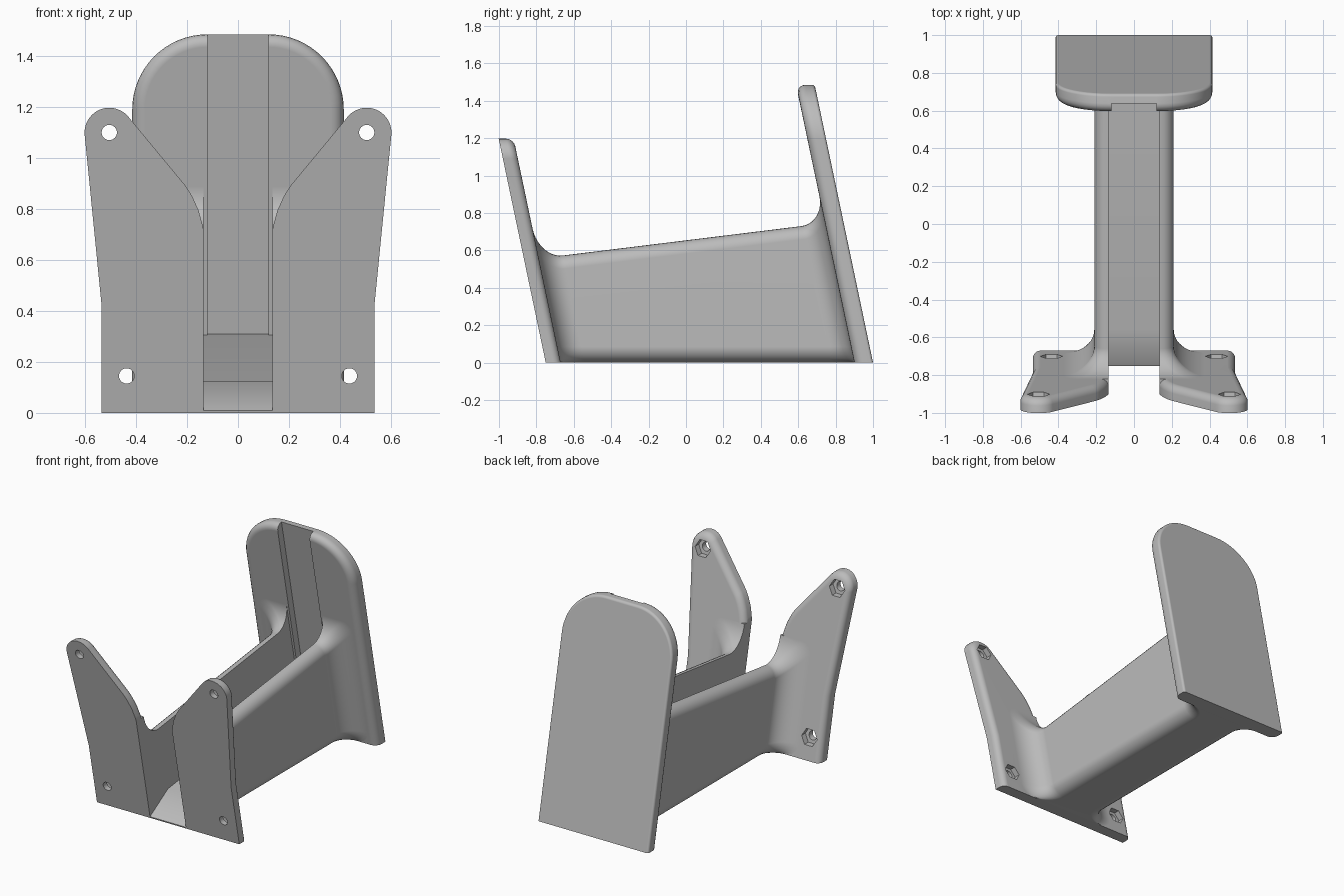
import bpy, bmesh
from math import sin, cos, pi, radians, sqrt

LEAN = 0.21          # both plates lean forward by this much per unit of height

cube = bpy.data.objects.get("Cube")
if cube:
    bpy.data.objects.remove(cube, do_unlink=True)

grey = bpy.data.materials.new("plain_grey")
grey.use_nodes = True
grey.diffuse_color = (0.5, 0.5, 0.5, 1)
grey.node_tree.nodes["Principled BSDF"].inputs["Base Color"].default_value = (0.5, 0.5, 0.5, 1)


def finish(name, bm, lean=True):
    """Lean the mesh forward and turn it into an object."""
    if lean:
        for v in bm.verts:
            v.co.y -= LEAN * v.co.z
    bmesh.ops.recalc_face_normals(bm, faces=bm.faces)
    mesh = bpy.data.meshes.new(name)
    bm.to_mesh(mesh)
    bm.free()
    mesh.materials.append(grey)
    obj = bpy.data.objects.new(name, mesh)
    bpy.context.collection.objects.link(obj)
    return obj


def loft(name, rings, lean=True):
    """Closed solid through rings of equal point count."""
    bm = bmesh.new()
    loops = [[bm.verts.new(p) for p in ring] for ring in rings]
    for a, b in zip(loops, loops[1:]):
        for i in range(len(a)):
            j = (i + 1) % len(a)
            bm.faces.new((a[i], a[j], b[j], b[i]))
    bm.faces.new(loops[0])
    bm.faces.new(loops[-1])
    return finish(name, bm, lean)


def arc(cx, cz, r, start, end, n):
    angles = [radians(start + (end - start) * i / n) for i in range(n + 1)]
    return [(cx + r * cos(a), cz + r * sin(a)) for a in angles]


def plate(name, half, y0, y1, front_round, back_round):
    """Plate from half an outline, mirrored, with rounded front or back rims."""
    outline = half + [(-x, z) for x, z in reversed(half) if x > 0]
    bm = bmesh.new()
    rims = [[bm.verts.new((x, y, z)) for x, z in outline] for y in (y0, y1)]
    n = len(outline)
    for i in range(n):
        j = (i + 1) % n
        bm.faces.new((rims[0][i], rims[0][j], rims[1][j], rims[1][i]))
    caps = [bm.faces.new(r) for r in rims]
    bmesh.ops.recalc_face_normals(bm, faces=bm.faces)
    for cap, size in zip(caps, (front_round, back_round)):
        if size:
            bmesh.ops.bevel(bm, geom=list(cap.edges), offset=size, segments=5,
                            profile=0.5, affect='EDGES', clamp_overlap=False)
            bm.faces.ensure_lookup_table()
    return finish(name, bm)


def prism(name, profile, half_width):
    """Side profile (y, z) extruded across x."""
    return loft(name, [[(x, y, z) for y, z in profile] for x in (-half_width, half_width)], False)


def peg(name, x, z, r, sides, y0, y1):
    ring = [(x + r * cos(2 * pi * i / sides), z + r * sin(2 * pi * i / sides)) for i in range(sides)]
    return loft(name, [[(px, y, pz) for px, pz in ring] for y in (y0, y1)])


def combine(target, other, operation):
    mod = target.modifiers.new(operation.title(), 'BOOLEAN')
    mod.operation, mod.object, mod.solver = operation, other, 'EXACT'
    bpy.ops.object.select_all(action='DESELECT')
    target.select_set(True)
    bpy.context.view_layer.objects.active = target
    bpy.ops.object.modifier_apply(modifier=mod.name)
    bpy.data.objects.remove(other, do_unlink=True)


# Front mounting plate with two ears
ears = ([(0, -0.15), (0.535, -0.15), (0.535, 0.42)]
        + arc(0.505, 1.10, 0.097, -5, 140, 14)
        + [(0.205, 0.89), (0.18, 0.85), (0.155, 0.795), (0.14, 0.74), (0.125, 0.67), (0, 0.64)])
front_plate = plate("front_plate", ears, -0.75, -0.67, 0, 0.04)

# Rear plate with a rounded top
back = [(0, -0.15), (0.415, -0.15)] + arc(0.12, 1.19, 0.295, 0, 90, 16)
back_plate = plate("back_plate", back, 0.90, 1.0, 0.05, 0.015)

# Beam that flares smoothly into both plates
FRONT, REAR, R = -0.67, 0.90, 0.13


def beam_ring(s, flare):
    w = 0.21 + flare
    top = 0.57 + 0.12 * (s + 0.56) + flare
    lo, hi = 0.085, 0.07
    pts = (arc(w - hi, top - hi, hi, 0, 90, 6) + arc(hi - w, top - hi, hi, 90, 180, 6)
           + arc(lo - w, lo, lo, 180, 270, 6) + arc(w - lo, lo, lo, 270, 360, 6))
    return [(x, s, z) for x, z in pts]


steps = [(R * (1 - cos(a)), 0.16 * (1 - sin(a))) for a in [pi / 2 * i / 10 for i in range(11)]]
rings = [beam_ring(FRONT - 0.03, 0.16)]
rings += [beam_ring(FRONT + d, f) for d, f in steps]
rings += [beam_ring(REAR - d, f * 0.9) for d, f in reversed(steps)]
rings += [beam_ring(REAR + 0.03, 0.144)]
beam = loft("beam", rings)

body = front_plate
body.name = "bracket_body"
combine(body, beam, 'UNION')
combine(body, back_plate, 'UNION')

# Trim everything level with the ground
combine(body, prism("ground_cutter", [(-2, -1), (2, -1), (2, 0), (-2, 0)], 1), 'DIFFERENCE')


# Open channel along the beam, then the shallower groove up the rear plate
def lean_y(s, z):
    return s - LEAN * z


channel = [(-1.3, -0.02), (-0.80, -0.02), (-0.56, 0.125), (lean_y(0.9, 0.305), 0.305),
           (lean_y(0.9, 1.7), 1.7), (-1.3, 1.7)]
combine(body, prism("channel_cutter", channel, 0.135), 'DIFFERENCE')
groove = [(lean_y(0.85, 0.303), 0.303), (lean_y(0.95, 0.31), 0.31),
          (lean_y(0.95, 1.7), 1.7), (lean_y(0.85, 1.7), 1.7)]
combine(body, prism("groove_cutter", groove, 0.12), 'DIFFERENCE')

# Screw holes with hexagonal nut pockets behind
for side in (-1, 1):
    for x, z in ((0.505, 1.10), (0.437, 0.145)):
        combine(body, peg("hole_cutter", side * x, z, 0.03, 24, -0.9, -0.5), 'DIFFERENCE')
        combine(body, peg("nut_cutter", side * x, z, 0.058, 6, -0.71, -0.55), 'DIFFERENCE')

bpy.ops.object.select_all(action='DESELECT')
body.select_set(True)
bpy.context.view_layer.objects.active = body
bpy.ops.object.shade_smooth_by_angle(angle=radians(32))
weighted = body.modifiers.new("Weighted normals", 'WEIGHTED_NORMAL')
weighted.keep_sharp = True
